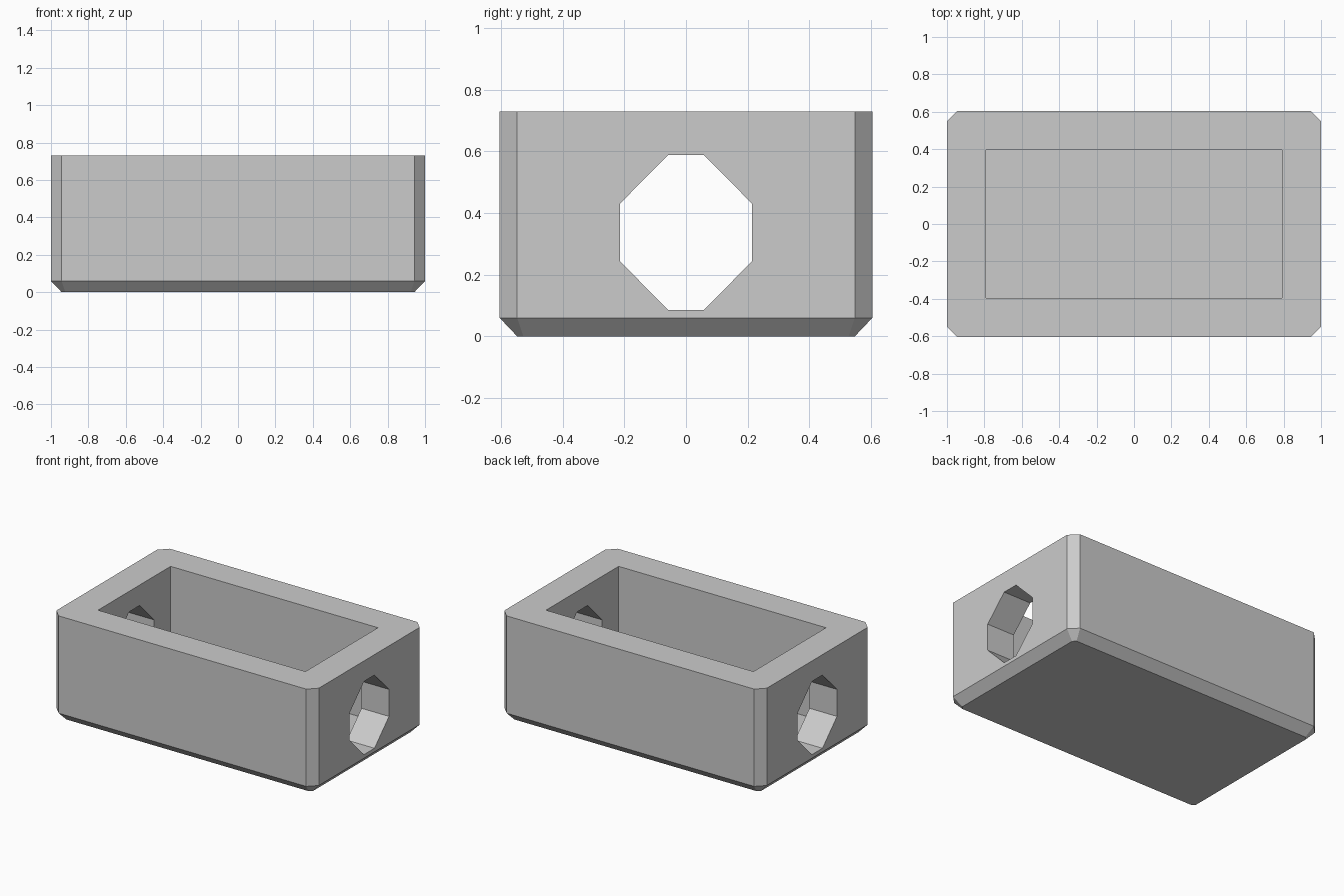
import bpy, bmesh

# Remove the default cube
cube = bpy.data.objects.get("Cube")
if cube:
    bpy.data.objects.remove(cube, do_unlink=True)

# Single flat grey
grey = bpy.data.materials.new("light_grey")
grey.use_nodes = True
colour = (0.6, 0.6, 0.6, 1)
grey.diffuse_color = colour
grey.node_tree.nodes["Principled BSDF"].inputs["Base Color"].default_value = colour


def cut_rectangle(half_a, half_b, cut_a, cut_b):
    """Outline of a rectangle with its four corners cut off, in order."""
    a, b = half_a - cut_a, half_b - cut_b
    return [(half_a, -b), (half_a, b), (a, half_b), (-a, half_b),
            (-half_a, b), (-half_a, -b), (-a, -half_b), (a, -half_b)]


def loft(name, rings):
    """Solid made by joining rings of equal length and capping both ends."""
    bm = bmesh.new()
    loops = [[bm.verts.new(p) for p in ring] for ring in rings]
    for low, high in zip(loops, loops[1:]):
        for i in range(len(low)):
            j = (i + 1) % len(low)
            bm.faces.new((low[i], low[j], high[j], high[i]))
    bm.faces.new(loops[0][::-1])
    bm.faces.new(loops[-1])
    bmesh.ops.recalc_face_normals(bm, faces=bm.faces)
    mesh = bpy.data.meshes.new(name)
    bm.to_mesh(mesh)
    bm.free()
    mesh.materials.append(grey)
    obj = bpy.data.objects.new(name, mesh)
    bpy.context.collection.objects.link(obj)
    return obj


def level(outline, z):
    return [(x, y, z) for x, y in outline]


# Outer block with chamfered uprights and underside
wide = cut_rectangle(1.0, 0.605, 0.057, 0.057)
base = cut_rectangle(0.943, 0.548, 0.02, 0.02)
body = loft("open_box", [level(base, 0), level(wide, 0.06), level(wide, 0.73)])

# Rectangular cavity, open at the top
cavity_outline = [(-0.79, -0.395), (0.79, -0.395), (0.79, 0.395), (-0.79, 0.395)]
cavity = loft("cavity_cutter", [level(cavity_outline, 0.08), level(cavity_outline, 1.0)])

# Eight-sided opening through both end walls
opening = cut_rectangle(0.215, 0.252, 0.158, 0.159)
tunnel = loft("end_hole_cutter",
              [[(x, y, z + 0.337) for y, z in opening] for x in (-1.2, 1.2)])

bpy.context.view_layer.objects.active = body
for cutter in (cavity, tunnel):
    cutter.hide_render = True
    mod = body.modifiers.new(cutter.name, 'BOOLEAN')
    mod.operation = 'DIFFERENCE'
    mod.solver = 'EXACT'
    mod.object = cutter
    bpy.ops.object.modifier_apply(modifier=mod.name)
    bpy.data.objects.remove(cutter, do_unlink=True)
